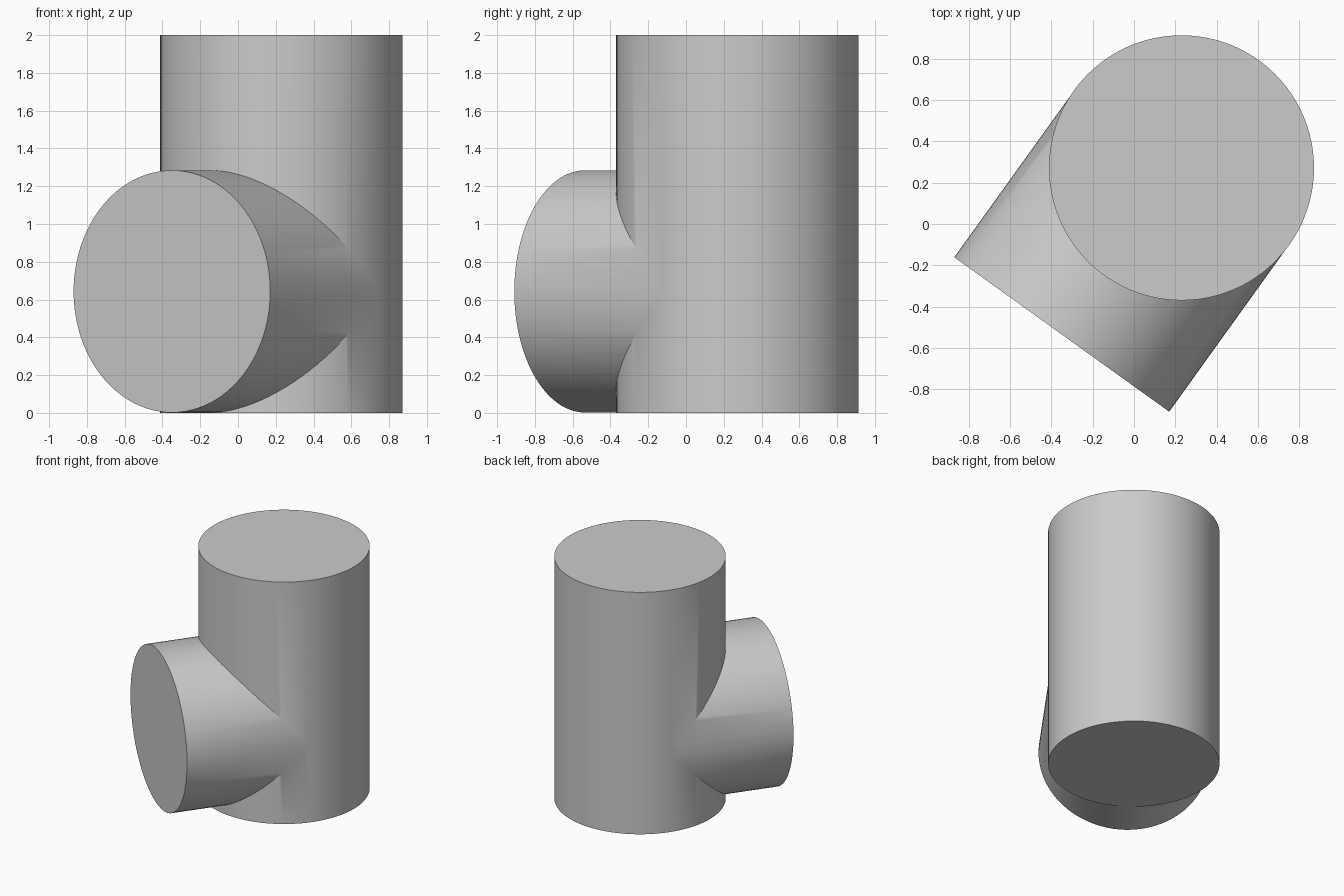
import bpy
import math
from mathutils import Vector

if "Cube" in bpy.data.objects:
    bpy.data.objects.remove(bpy.data.objects["Cube"], do_unlink=True)

RADIUS = 0.642
SIDES = 96

grey = bpy.data.materials.new("plain grey")
grey.use_nodes = True
grey.diffuse_color = (0.6, 0.6, 0.6, 1)
grey.node_tree.nodes["Principled BSDF"].inputs["Base Color"].default_value = grey.diffuse_color


def cylinder(name, start, end, radius):
    """Closed cylinder running from start to end."""
    axis = end - start
    bpy.ops.mesh.primitive_cylinder_add(
        vertices=SIDES, radius=radius, depth=axis.length,
        location=(start + end) / 2,
        rotation=axis.to_track_quat("Z", "Y").to_euler())
    obj = bpy.context.object
    obj.name = name
    obj.data.materials.append(grey)
    return obj


# Upright pipe and the side branch that meets its axis
foot = Vector((0.23, 0.272, 0))
pipe = cylinder("tee_pipe", foot, foot + Vector((0, 0, 2)), RADIUS)
branch = cylinder("branch_cutter", Vector((-0.35, -0.535, RADIUS + 0.001)),
                  foot + Vector((0, 0, RADIUS + 0.001)), RADIUS - 0.001)

# Merge both into one solid
union = pipe.modifiers.new("join branch", "BOOLEAN")
union.operation = "UNION"
union.solver = "EXACT"
union.object = branch
bpy.context.view_layer.objects.active = pipe
bpy.ops.object.modifier_apply(modifier=union.name)
bpy.data.objects.remove(branch, do_unlink=True)

# Smooth walls with sharp rims
bpy.ops.object.select_all(action="DESELECT")
pipe.select_set(True)
bpy.context.view_layer.objects.active = pipe
bpy.ops.object.shade_smooth_by_angle(angle=math.radians(30))
